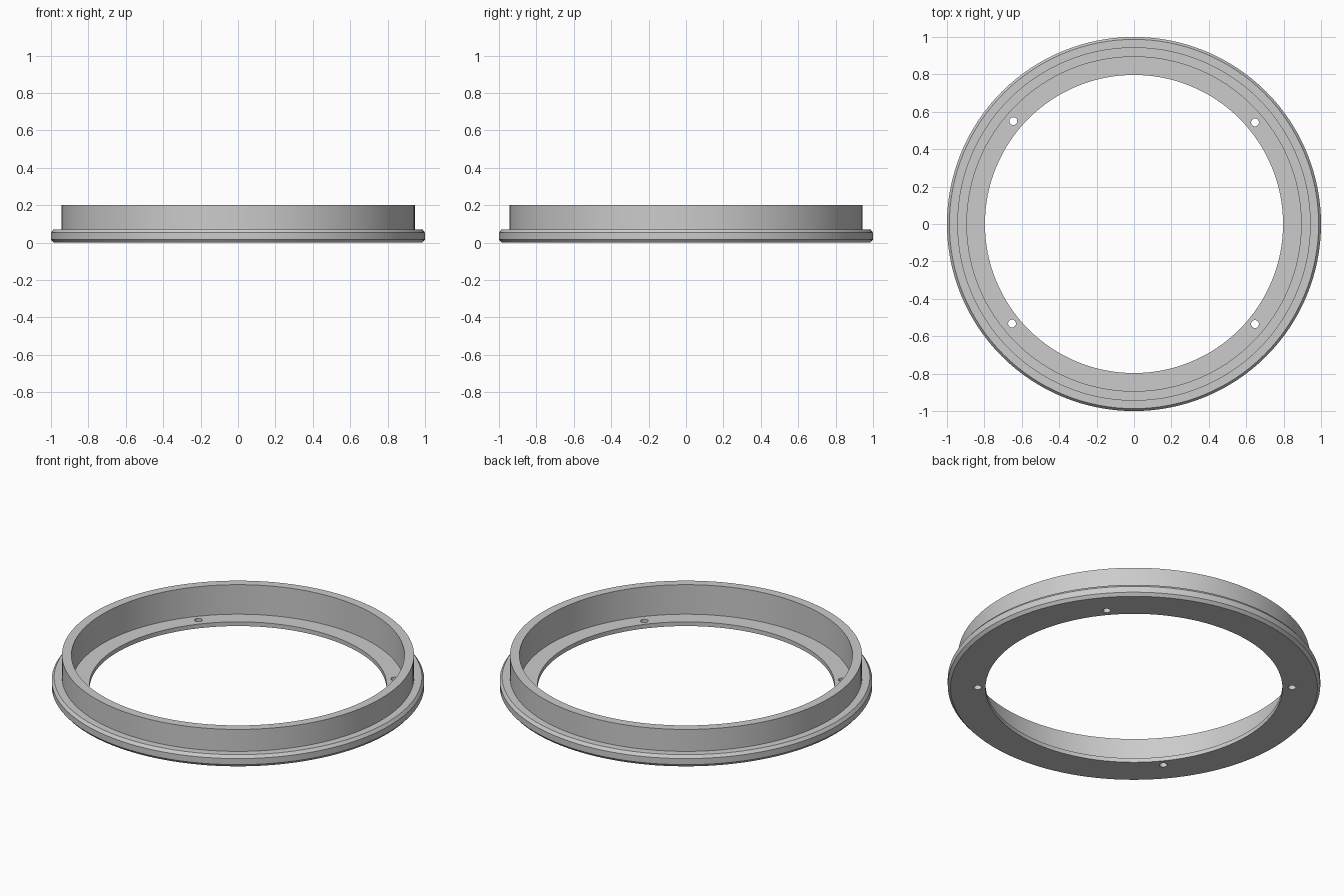
import bpy
import bmesh
import math
from mathutils import Vector

default = bpy.data.objects.get("Cube")
if default:
    bpy.data.objects.remove(default)

grey = bpy.data.materials.new("plain grey")
grey.use_nodes = True
colour = (0.6, 0.6, 0.6, 1)
grey.diffuse_color = colour
grey.node_tree.nodes["Principled BSDF"].inputs["Base Color"].default_value = colour


def make_object(name, bm):
    bmesh.ops.recalc_face_normals(bm, faces=bm.faces)
    mesh = bpy.data.meshes.new(name)
    bm.to_mesh(mesh)
    bm.free()
    mesh.materials.append(grey)
    obj = bpy.data.objects.new(name, mesh)
    bpy.context.collection.objects.link(obj)
    return obj


def lathe(name, profile, segments):
    """Spin a closed (radius, height) profile about the z axis."""
    bm = bmesh.new()
    verts = [bm.verts.new((r, 0, z)) for r, z in profile]
    edges = [bm.edges.new((verts[i - 1], verts[i])) for i in range(len(verts))]
    bmesh.ops.spin(bm, geom=verts + edges, cent=(0, 0, 0), axis=(0, 0, 1),
                   angle=math.tau, steps=segments, use_merge=True)
    bmesh.ops.remove_doubles(bm, verts=bm.verts, dist=1e-5)
    return make_object(name, bm)


# Ring: thin inner lip, tall wall, chamfered outer flange
ring = lathe("flanged_ring", [
    (0.797, 0), (0.985, 0), (1.0, 0.017), (1.0, 0.053), (0.987, 0.07),
    (0.945, 0.07), (0.945, 0.2), (0.894, 0.2), (0.894, 0.025), (0.797, 0.025),
], 128)

# Cutter for the four screw holes in the lip
bm = bmesh.new()
for x, y in [(-0.645, 0.55), (0.647, 0.543), (0.647, -0.535), (-0.652, -0.532)]:
    made = bmesh.ops.create_cone(bm, cap_ends=True, segments=24,
                                 radius1=0.021, radius2=0.021, depth=0.1)
    bmesh.ops.translate(bm, verts=made["verts"], vec=Vector((x, y, 0.01)))
cutter = make_object("screw_hole_cutter", bm)

cut = ring.modifiers.new("screw holes", "BOOLEAN")
cut.operation = "DIFFERENCE"
cut.solver = "EXACT"
cut.object = cutter
bpy.context.view_layer.objects.active = ring
ring.select_set(True)
bpy.ops.object.modifier_apply(modifier=cut.name)
bpy.data.objects.remove(cutter)

# Smooth round walls, sharp rims
bpy.ops.object.shade_smooth_by_angle(angle=math.radians(30))
